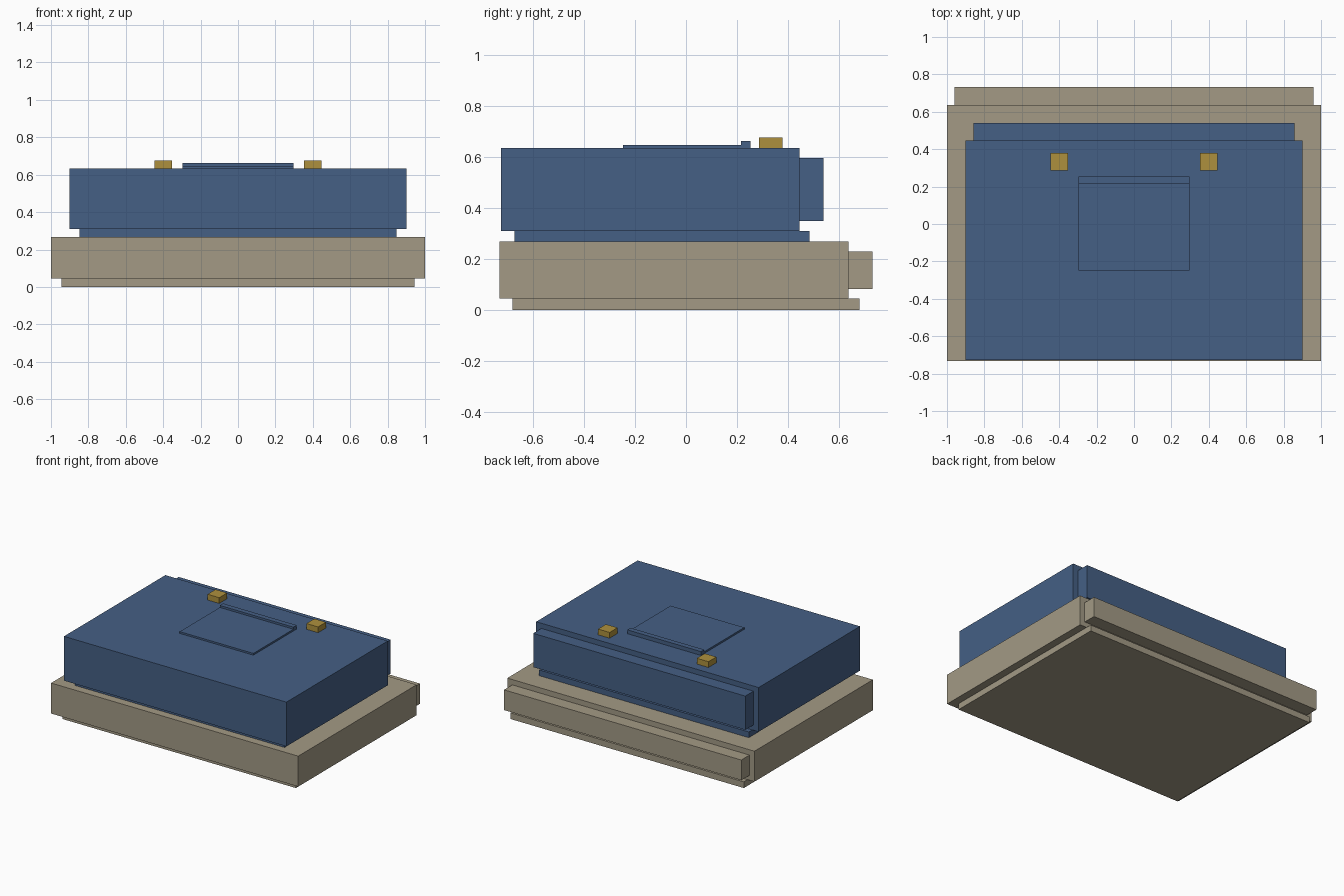
import bpy

if "Cube" in bpy.data.objects:
    bpy.data.objects.remove(bpy.data.objects["Cube"])


def material(name, rgb):
    m = bpy.data.materials.new(name)
    m.diffuse_color = (*rgb, 1.0)
    m.use_nodes = True
    m.node_tree.nodes["Principled BSDF"].inputs["Base Color"].default_value = m.diffuse_color
    return m


stone = material("warm_stone", (0.366, 0.323, 0.235))
blue = material("slate_blue", (0.059, 0.115, 0.234))
gold = material("brass", (0.42, 0.28, 0.047))


def box(name, x, y, z, mat):
    """Box from (min, max) ranges along each axis."""
    lo, hi = zip(x, y, z)
    bpy.ops.mesh.primitive_cube_add(
        size=1, location=[(a + b) / 2 for a, b in zip(lo, hi)])
    ob = bpy.context.object
    ob.name = name
    ob.scale = [b - a for a, b in zip(lo, hi)]
    bpy.ops.object.transform_apply(location=False, rotation=False, scale=True)
    ob.data.materials.append(mat)
    return ob


def wide(half):
    return (-half, half)


# Stone base: recessed foot, slab and rear rail
box("base_foot", wide(0.944), (-0.68, 0.68), (0, 0.045), stone)
box("base_slab", wide(1.0), (-0.732, 0.637), (0.045, 0.268), stone)
box("base_rear_rail", wide(0.96), (0.637, 0.732), (0.081, 0.229), stone)

# Blue upper block: recessed neck, body and rear panel
box("body_neck", wide(0.848), (-0.672, 0.485), (0.268, 0.31), blue)
box("body", wide(0.9), (-0.726, 0.446), (0.31, 0.634), blue)
box("body_rear_panel", wide(0.858), (0.446, 0.54), (0.349, 0.596), blue)

# Raised top plate with a lip along its rear edge
box("top_plate", wide(0.298), (-0.248, 0.253), (0.634, 0.647), blue)
box("top_plate_lip", wide(0.298), (0.215, 0.253), (0.647, 0.662), blue)

# Pair of brass studs
for side, label in ((-1, "left"), (1, "right")):
    cx = side * 0.4
    box(f"stud_{label}", (cx - 0.047, cx + 0.047), (0.287, 0.379),
        (0.634, 0.676), gold)
